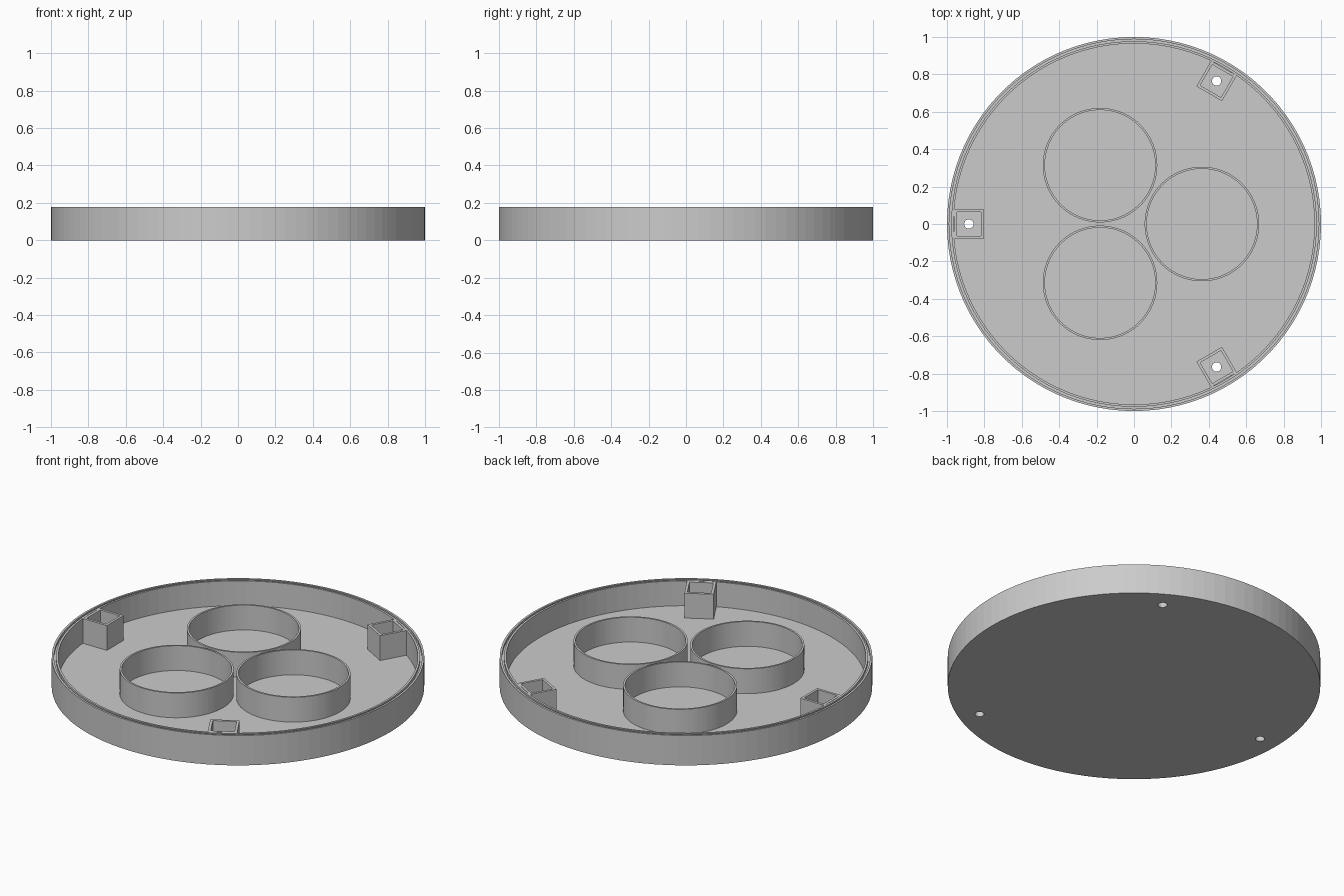
import bpy
import bmesh
import math

HEIGHT = 0.177
FLOOR = 0.03
SUNK = 0.015      # how deep inner walls are rooted into the floor
SEGMENTS = 100

old = bpy.data.objects.get("Cube")
if old:
    bpy.data.objects.remove(old, do_unlink=True)

grey = bpy.data.materials.new("plain grey")
grey.use_nodes = True
colour = (0.6, 0.6, 0.6, 1)
grey.diffuse_color = colour
grey.node_tree.nodes["Principled BSDF"].inputs["Base Color"].default_value = colour


def lathe(name, profile, sides, centre=(0, 0), turn=0.0, ring=False):
    """Turn a (radius, z) profile; a ring joins its ends, otherwise ends are capped."""
    bm = bmesh.new()
    loops = []
    for r, z in profile:
        angles = [turn + math.tau * i / sides for i in range(sides)]
        loops.append([bm.verts.new((centre[0] + r * math.cos(a),
                                    centre[1] + r * math.sin(a), z)) for a in angles])
    pairs = list(zip(loops, loops[1:]))
    if ring:
        pairs.append((loops[-1], loops[0]))
    else:
        bm.faces.new(loops[0])
        bm.faces.new(loops[-1])
    for a, b in pairs:
        for i in range(sides):
            j = (i + 1) % sides
            bm.faces.new((a[i], a[j], b[j], b[i]))
    bmesh.ops.recalc_face_normals(bm, faces=bm.faces)
    mesh = bpy.data.meshes.new(name)
    bm.to_mesh(mesh)
    bm.free()
    mesh.materials.append(grey)
    obj = bpy.data.objects.new(name, mesh)
    bpy.context.scene.collection.objects.link(obj)
    return obj


def wall(outer, inner):
    """Rectangular section of a standing wall."""
    return [(outer, SUNK), (outer, HEIGHT), (inner, HEIGHT), (inner, SUNK)]


def polar(radius, angle):
    return radius * math.cos(angle), radius * math.sin(angle)


# Round dish with a shallow groove in its rim
groove = HEIGHT - 0.015
dish = lathe("dish", [(1, 0), (1, HEIGHT), (0.988, HEIGHT), (0.988, groove),
                      (0.977, groove), (0.977, HEIGHT), (0.965, HEIGHT),
                      (0.965, FLOOR)], SEGMENTS)

for k in range(3):
    # Round cup walls grouped about the middle
    lathe(f"cup_wall_{k + 1}", wall(0.306, 0.295), SEGMENTS,
          polar(0.363, math.tau * k / 3), ring=True)

    # Square screw boxes against the rim
    angle = math.pi + math.tau * k / 3
    spot = polar(0.883, angle)
    root2 = math.sqrt(2)
    lathe(f"screw_box_{k + 1}", wall(0.079 * root2, 0.064 * root2), 4,
          spot, angle + math.pi / 4, ring=True)

    # Screw holes through the floor
    cutter = lathe("hole_cutter", [(0.025, -0.1), (0.025, 0.1)], 24, spot)
    cutter.hide_render = True
    cut = dish.modifiers.new("screw_hole", "BOOLEAN")
    cut.operation = "DIFFERENCE"
    cut.solver = "EXACT"
    cut.object = cutter
    bpy.context.view_layer.objects.active = dish
    bpy.ops.object.modifier_apply(modifier=cut.name)
    bpy.data.objects.remove(cutter, do_unlink=True)
